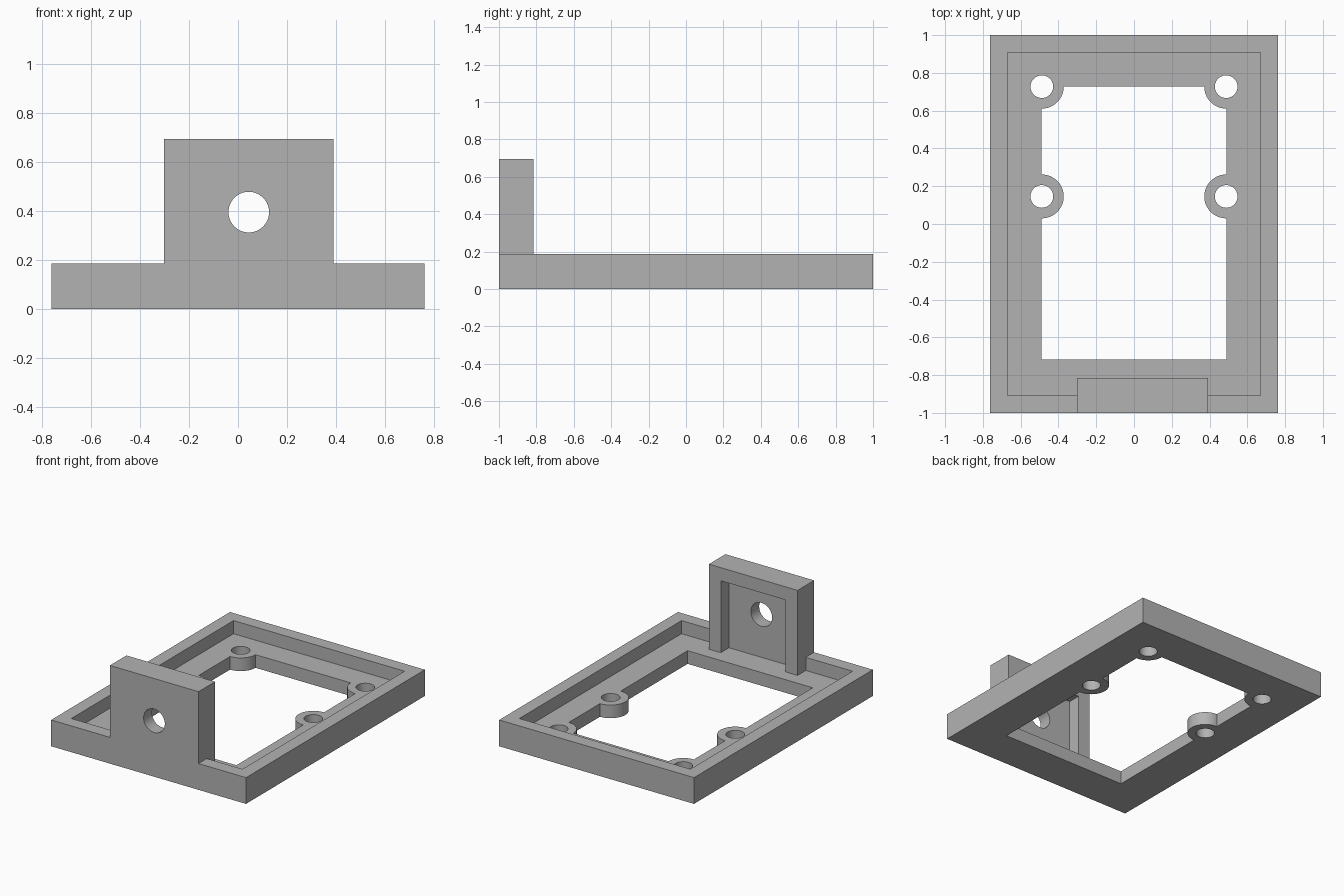
import bpy
from math import radians

default = bpy.data.objects.get("Cube")
if default:
    bpy.data.objects.remove(default, do_unlink=True)

grey = bpy.data.materials.new("plain grey")
grey.use_nodes = True
colour = (0.45, 0.45, 0.45, 1)
grey.diffuse_color = colour
grey.node_tree.nodes["Principled BSDF"].inputs["Base Color"].default_value = colour


def box(name, x0, x1, y0, y1, z0, z1):
    bpy.ops.mesh.primitive_cube_add(
        size=1, location=((x0 + x1) / 2, (y0 + y1) / 2, (z0 + z1) / 2))
    ob = bpy.context.object
    ob.name = name
    ob.scale = (x1 - x0, y1 - y0, z1 - z0)
    bpy.ops.object.transform_apply(location=True, rotation=True, scale=True)
    return ob


def cylinder(name, centre, radius, depth, tilt=0):
    bpy.ops.mesh.primitive_cylinder_add(
        vertices=64, radius=radius, depth=depth, location=centre,
        rotation=(radians(tilt), 0, 0))
    ob = bpy.context.object
    ob.name = name
    bpy.ops.object.transform_apply(location=True, rotation=True, scale=True)
    return ob


def combine(target, tool, operation):
    """Apply a boolean to target and remove the tool."""
    bpy.context.view_layer.objects.active = target
    mod = target.modifiers.new(operation, "BOOLEAN")
    mod.operation = operation
    mod.solver = "EXACT"
    mod.object = tool
    bpy.ops.object.modifier_apply(modifier=mod.name)
    bpy.data.objects.remove(tool, do_unlink=True)


WIDTH, RIM, FLOOR, WALL = 0.763, 0.186, 0.093, 0.093
LEFT, RIGHT, TOP, BACK = -0.303, 0.391, 0.695, -0.815
BOSSES = [(side * 0.488, y) for side in (-1, 1) for y in (0.727, 0.146)]

# Shallow tray
frame = box("mounting_frame", -WIDTH, WIDTH, -1, 1, 0, RIM)
combine(frame, box("tray_cut", WALL - WIDTH, WIDTH - WALL,
                   WALL - 1, 1 - WALL, FLOOR, 1), "DIFFERENCE")

# Upright bracket with a recess in its back
combine(frame, box("bracket", LEFT, RIGHT, -1, BACK, FLOOR / 2, TOP), "UNION")
combine(frame, box("recess_cut", LEFT + WALL, RIGHT - WALL,
                   WALL - 1, -0.75, FLOOR, TOP - WALL), "DIFFERENCE")
combine(frame, cylinder("bracket_hole", ((LEFT + RIGHT) / 2, -0.95, 0.396),
                        0.083, 0.4, 90), "DIFFERENCE")

# Floor opening that leaves the round screw bosses standing
opening = box("opening_cut", -0.49, 0.49, -0.718, 0.727, -0.1, 0.14)
for x, y in BOSSES:
    combine(opening, cylinder("boss", (x, y, 0), 0.116, 1), "DIFFERENCE")
combine(frame, opening, "DIFFERENCE")
for x, y in BOSSES:
    combine(frame, cylinder("screw_hole", (x, y, 0), 0.06, 0.3), "DIFFERENCE")

# Finish
frame.data.materials.clear()
frame.data.materials.append(grey)
bpy.ops.object.select_all(action="DESELECT")
frame.select_set(True)
bpy.context.view_layer.objects.active = frame
bpy.ops.object.shade_smooth_by_angle(angle=radians(30))
